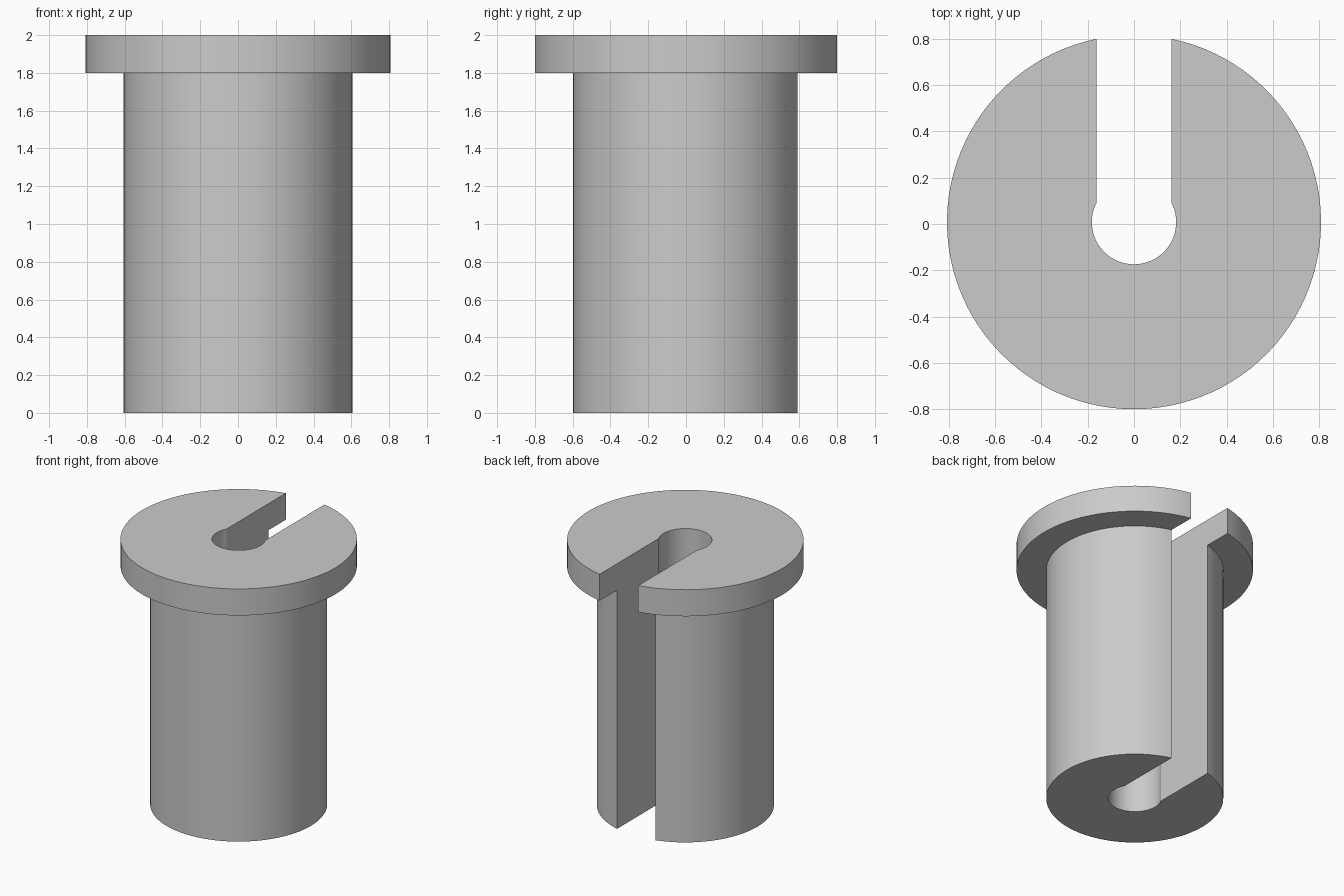
import bpy
import bmesh
import math

if "Cube" in bpy.data.objects:
    bpy.data.objects.remove(bpy.data.objects["Cube"], do_unlink=True)

HEIGHT, STEP = 2.0, 1.8
BORE, BODY, FLANGE = 0.182, 0.605, 0.808
SLOT = 0.161        # half width of the slot, open to the back
CENTRE_Y = 0.008
STATIONS = 96


def slotted_point(radius, z, t):
    """Point on an arc running from one slot wall round to the other."""
    gap = math.asin(SLOT / radius)
    angle = gap + t * (2 * math.pi - 2 * gap)
    return (radius * math.sin(angle), CENTRE_Y + radius * math.cos(angle), z)


# Stepped wall section, swept around the bore
section = [(BORE, 0), (BODY, 0), (BODY, STEP),
           (FLANGE, STEP), (FLANGE, HEIGHT), (BORE, HEIGHT)]
bm = bmesh.new()
rings = [[bm.verts.new(slotted_point(r, z, i / STATIONS)) for r, z in section]
         for i in range(STATIONS + 1)]
for a, b in zip(rings, rings[1:]):
    for j in range(len(section)):
        k = (j + 1) % len(section)
        bm.faces.new((a[j], a[k], b[k], b[j]))

# Flat slot walls
bm.faces.new(rings[0])
bm.faces.new(rings[-1])
bmesh.ops.recalc_face_normals(bm, faces=bm.faces)

mesh = bpy.data.meshes.new("slotted_flanged_bushing")
bm.to_mesh(mesh)
bm.free()
bushing = bpy.data.objects.new("slotted_flanged_bushing", mesh)
bpy.context.collection.objects.link(bushing)

# Plain grey finish
grey = bpy.data.materials.new("light_grey")
grey.use_nodes = True
colour = (0.6, 0.6, 0.6, 1)
grey.diffuse_color = colour
grey.node_tree.nodes["Principled BSDF"].inputs["Base Color"].default_value = colour
mesh.materials.append(grey)

bpy.context.view_layer.objects.active = bushing
bushing.select_set(True)
bpy.ops.object.shade_smooth_by_angle(angle=math.radians(25))
